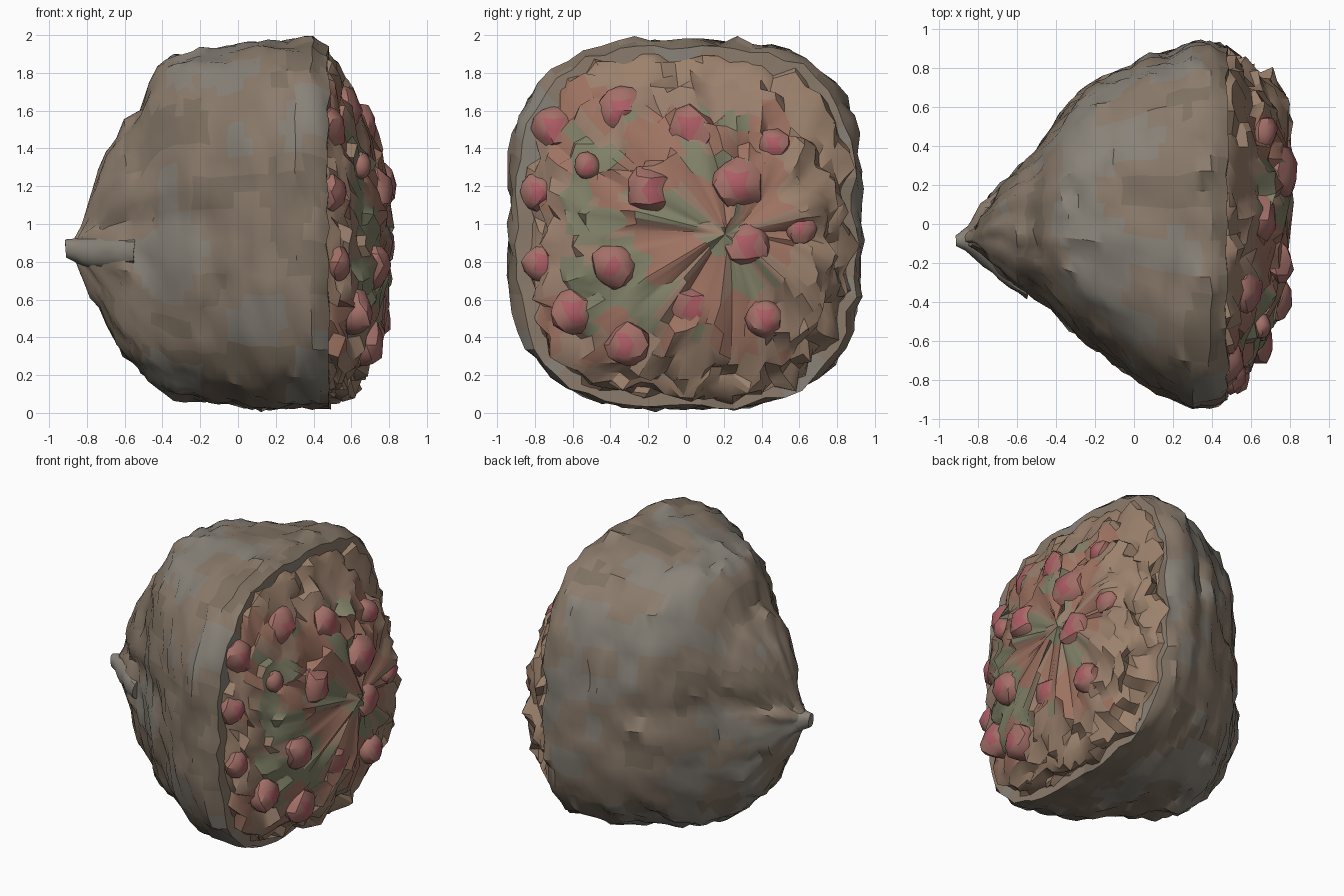
import bpy, bmesh, math, random
from mathutils import Vector, noise
from mathutils.bvhtree import BVHTree

if "Cube" in bpy.data.objects:
    bpy.data.objects.remove(bpy.data.objects["Cube"])

random.seed(4)

def mat(name, rgb):
    m = bpy.data.materials.new(name)
    m.diffuse_color = (*rgb, 1)
    m.use_nodes = True
    m.node_tree.nodes["Principled BSDF"].inputs["Base Color"].default_value = m.diffuse_color
    return m

PAPER = [mat("paper", (0.26, 0.20, 0.15)), mat("paper_grey", (0.25, 0.225, 0.19)),
         mat("paper_dark", (0.21, 0.165, 0.12))]
BED = [mat("tan", (0.32, 0.21, 0.15)), mat("leaf", (0.22, 0.22, 0.14)),
       mat("blush", (0.34, 0.17, 0.12)), mat("rim", (0.33, 0.22, 0.15))]
PETAL = [mat("petal", (0.37, 0.16, 0.14)), mat("petal_deep", (0.42, 0.11, 0.13))]

def finish(name, bm, mats, pick):
    bmesh.ops.recalc_face_normals(bm, faces=bm.faces)
    for f in bm.faces:
        f.material_index = pick(f.calc_center_median())
    me = bpy.data.meshes.new(name)
    bm.to_mesh(me)
    bm.free()
    for m in mats:
        me.materials.append(m)
    ob = bpy.data.objects.new(name, me)
    bpy.context.collection.objects.link(ob)
    bpy.ops.object.select_all(action='DESELECT')
    ob.select_set(True)
    bpy.context.view_layer.objects.active = ob
    bpy.ops.object.shade_smooth_by_angle(angle=math.radians(32))
    return ob

def sample(sec, x):
    for a, b in zip(sec, sec[1:]):
        if x <= b[0]:
            t = (x - a[0]) / (b[0] - a[0])
            return [p + (q - p) * t for p, q in zip(a, b)]
    return list(sec[-1])

def loft(sec, bump, rough, n=68, step=0.045):
    """Superelliptic rings along x, roughened by noise and an offset function."""
    bm = bmesh.new()
    count = max(2, round((sec[-1][0] - sec[0][0]) / step))
    rings = []
    for i in range(count + 1):
        x = sec[0][0] + (sec[-1][0] - sec[0][0]) * i / count
        _, y0, y1, z0, z1, e = sample(sec, x)
        cy, cz, hy, hz = (y0 + y1) / 2, (z0 + z1) / 2, (y1 - y0) / 2, (z1 - z0) / 2
        ring = []
        for k in range(n):
            a = 2 * math.pi * k / n
            c, s = math.cos(a), math.sin(a)
            r = (abs(c) ** e + abs(s) ** e) ** (-1 / e)
            p = Vector((x, cy + hy * r * c, cz + hz * r * s))
            d = Vector((0, p.y - cy, p.z - cz)).normalized()
            off = rough * noise.noise(p * 9) + bump(p) - rough * 0.4
            ring.append(bm.verts.new(p + d * max(off, -0.7 * min(hy, hz))
                                     + Vector((rough * 0.5 * noise.noise(p * 14), 0, 0))))
        rings.append(ring)
    for a, b in zip(rings, rings[1:]):
        for k in range(n):
            bm.faces.new((a[k], a[(k + 1) % n], b[(k + 1) % n], b[k]))
    for ring, x in ((rings[0], sec[0][0]), (rings[-1], sec[-1][0])):
        c = bm.verts.new(sum((v.co for v in ring), Vector()) / n)
        for k in range(n):
            bm.faces.new((ring[k], ring[(k + 1) % n], c))
    return bm

# Wrapping paper: x, y min, y max, z min, z max, squareness
wrap = [(-0.87, -0.12, -0.04, 0.80, 0.93, 2), (-0.80, -0.17, 0.07, 0.66, 1.13, 2),
        (-0.70, -0.26, 0.20, 0.46, 1.38, 2.1), (-0.60, -0.36, 0.31, 0.29, 1.56, 2.2),
        (-0.51, -0.40, 0.40, 0.19, 1.64, 2.3), (-0.48, -0.41, 0.44, 0.16, 1.76, 2.3),
        (-0.40, -0.48, 0.54, 0.10, 1.87, 2.4), (-0.20, -0.67, 0.76, 0.05, 1.94, 2.6),
        (0.00, -0.80, 0.84, 0.03, 1.96, 2.8), (0.20, -0.91, 0.90, 0.01, 1.98, 3),
        (0.30, -0.96, 0.96, 0.01, 2.0, 3.1), (0.40, -0.96, 0.96, 0.01, 2.0, 3.1),
        (0.48, -0.91, 0.91, 0.02, 1.94, 3.0)]

def folds(p):
    out = 0.012 * math.sin(p.x * 15)
    if p.x < -0.1:
        out -= 0.055 * math.exp(-((p.z - 1.03) / 0.05) ** 2)
    return out

def paper_pick(c):
    v = noise.noise(c * 3)
    return 1 if v > 0.15 else 2 if c.z < 0.35 or v < -0.3 else 0

finish("wrapping", loft(wrap, folds, 0.045), PAPER, paper_pick)

# Tied stem ridge at the narrow end
stem = [(-0.91, -0.12, -0.06, 0.82, 0.92, 2), (-0.82, -0.18, 0.02, 0.76, 0.94, 2.4),
        (-0.70, -0.28, 0.16, 0.74, 0.96, 3), (-0.55, -0.40, 0.34, 0.76, 0.95, 3)]
finish("stem_ridge", loft(stem, lambda p: 0, 0.02, 24), PAPER, lambda c: 1)

# Flower bed: lumpy dome facing +x
dome = [(0.42, -0.92, 0.91, 0.03, 1.95, 3), (0.50, -0.87, 0.90, 0.04, 1.90, 2.9),
        (0.58, -0.80, 0.86, 0.06, 1.74, 2.7), (0.65, -0.68, 0.83, 0.14, 1.62, 2.5),
        (0.71, -0.54, 0.78, 0.28, 1.50, 2.3), (0.76, -0.36, 0.69, 0.50, 1.36, 2.1),
        (0.79, -0.12, 0.55, 0.70, 1.20, 2), (0.80, 0.05, 0.38, 0.85, 1.05, 2)]

def bed_pick(c):
    edge = max(abs(c.y + 0.12) / 0.66, abs(c.z - 1) / 0.74)
    if edge > 1:
        return 3
    v = noise.noise(c * 5)
    return 1 if v > 0.02 and edge < 0.8 else 2 if v < -0.12 else 0

bm = loft(dome, lambda p: 0, 0.11, 72, 0.03)
for v in bm.verts:
    if v.co.x > 0.56:
        v.co.x += 0.05 * noise.noise(v.co * 8)
bm.normal_update()
tree = BVHTree.FromBMesh(bm)
finish("flower_bed", bm, BED, bed_pick)

# Blossoms set into the bed: y, z, radius
blossoms = [(-0.35, 1.60, 0.13), (-0.70, 1.50, 0.12), (0.02, 1.50, 0.14), (-0.19, 1.18, 0.13),
            (0.27, 1.21, 0.14), (0.32, 0.88, 0.13), (-0.38, 0.78, 0.12), (0.03, 0.56, 0.12),
            (-0.60, 0.53, 0.12), (-0.31, 0.36, 0.12), (-0.78, 1.17, 0.10), (-0.76, 0.80, 0.10),
            (0.42, 0.50, 0.10), (0.46, 1.42, 0.09), (-0.52, 1.30, 0.07), (0.60, 0.98, 0.08)]
for y, z, r in blossoms:
    hit = tree.ray_cast(Vector((2, y, z)), Vector((-1, 0, 0)))[0]
    if hit is None:
        continue
    b = bmesh.new()
    bmesh.ops.create_icosphere(b, subdivisions=2, radius=r)
    top = min(hit.x + 0.05, 0.89)
    for v in b.verts:
        v.co *= 1 + 0.35 * noise.noise(v.co * 9 + Vector((y, z, 0)) * 7)
        v.co.x *= 0.75
        v.co += Vector((top - 0.75 * r, y, z))
    finish("blossom", b, PETAL,
           lambda c: 1 if math.hypot(c.y - y, c.z - z) < r * 0.45 else 0)
